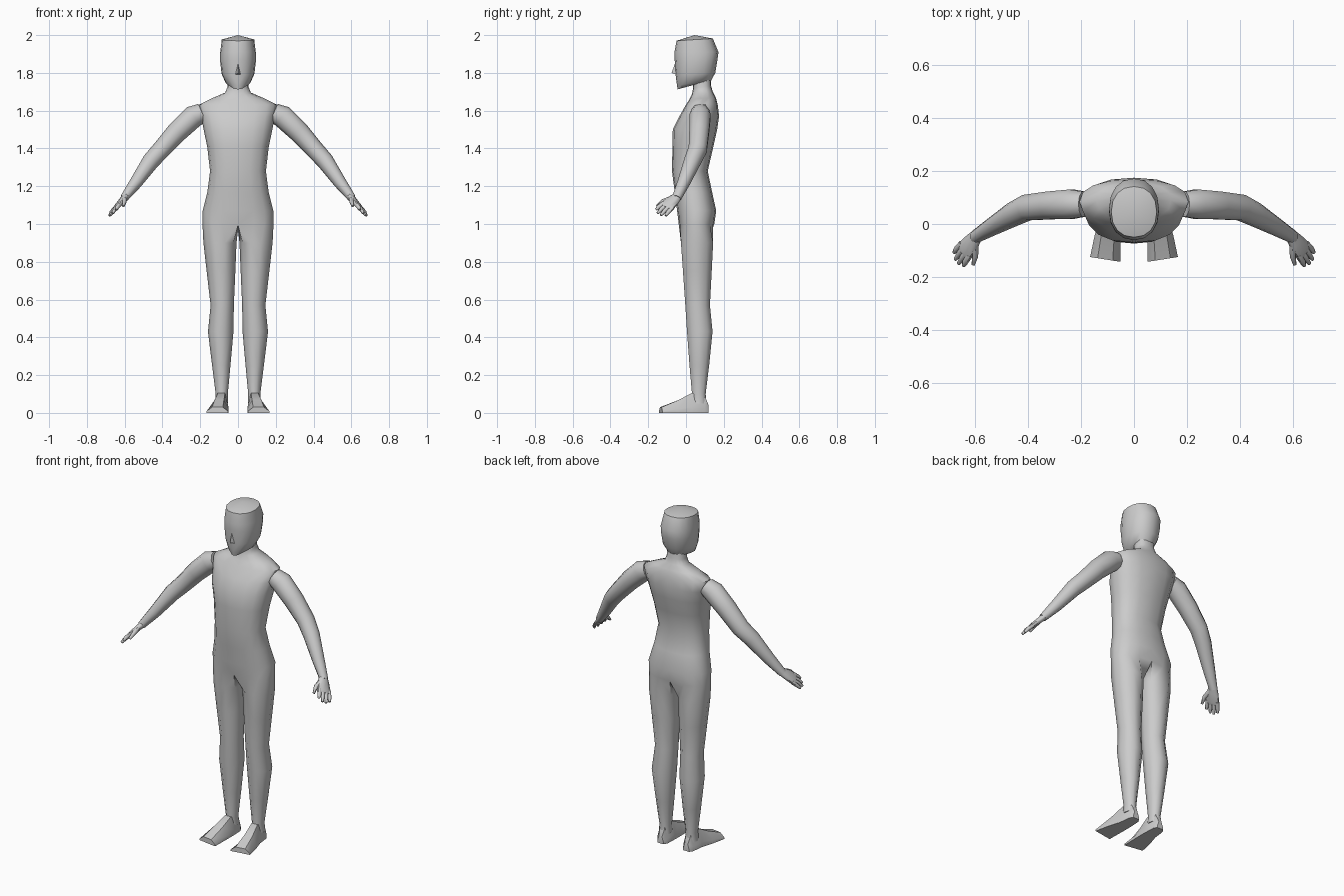
import bpy, bmesh
from math import sin, cos, pi, radians
from mathutils import Vector

cube = bpy.data.objects.get("Cube")
if cube:
    bpy.data.objects.remove(cube)

skin = bpy.data.materials.new("plain_grey")
skin.use_nodes = True
GREY = (0.6, 0.6, 0.6, 1)
skin.diffuse_color = GREY
skin.node_tree.nodes["Principled BSDF"].inputs["Base Color"].default_value = GREY


def finish(bm, name, angle=60, mirror=True):
    """Turn a bmesh into a smooth object, mirrored across the body."""
    bmesh.ops.recalc_face_normals(bm, faces=bm.faces)
    mesh = bpy.data.meshes.new(name)
    bm.to_mesh(mesh)
    bm.free()
    mesh.materials.append(skin)
    obj = bpy.data.objects.new(name, mesh)
    bpy.context.collection.objects.link(obj)
    if mirror:
        mod = obj.modifiers.new("mirror", 'MIRROR')
        mod.use_clip = True
        mod.merge_threshold = 0.0005
    bpy.ops.object.select_all(action='DESELECT')
    obj.select_set(True)
    bpy.context.view_layer.objects.active = obj
    bpy.ops.object.shade_smooth_by_angle(angle=radians(angle))
    return obj


def bridge(bm, a, b, closed):
    n = len(a)
    for i in range(n if closed else n - 1):
        j = (i + 1) % n
        bm.faces.new((a[i], a[j], b[j], b[i]))


def power(v, p):
    return abs(v) ** p * (1 if v >= 0 else -1)


def half_ring(bm, z_front, z_back, rx, y_front, y_back, p=0.85, n=9):
    """Open half ellipse from front middle round the side to back middle."""
    verts = []
    for i in range(n):
        a = -pi / 2 + pi * i / (n - 1)
        t = (power(sin(a), p) + 1) / 2
        x = 0 if i in (0, n - 1) else rx * cos(a) ** p
        verts.append(bm.verts.new((x, y_front + (y_back - y_front) * t,
                                   z_front + (z_back - z_front) * t)))
    return verts


def loft(bm, path, n=10, side=(0, 1, 0)):
    """Tube through (centre, radius along side, radius across) stations."""
    pts = [Vector(s[0]) for s in path]
    rings = []
    for i, (c, ru, rv) in enumerate(path):
        t = (pts[min(i + 1, len(pts) - 1)] - pts[max(i - 1, 0)]).normalized()
        u = Vector(side)
        u = (u - t * u.dot(t)).normalized()
        v = t.cross(u)
        # half-step offset gives square sections flat sides
        rings.append([bm.verts.new(pts[i] + u * ru * cos(a) + v * rv * sin(a))
                      for a in (2 * pi * (k + 0.5) / n for k in range(n))])
    for a, b in zip(rings, rings[1:]):
        bridge(bm, a, b, True)
    bm.faces.new(rings[0])
    bm.faces.new(rings[-1])


# Torso, neck and legs as one mirrored skin
bm = bmesh.new()
torso = [(0.995, 1.0, 0.188, -0.038, 0.15), (1.07, 1.07, 0.187, -0.047, 0.16),
         (1.17, 1.17, 0.162, -0.06, 0.138), (1.28, 1.28, 0.148, -0.074, 0.115),
         (1.41, 1.41, 0.163, -0.072, 0.145), (1.5, 1.5, 0.182, -0.07, 0.165),
         (1.57, 1.57, 0.195, -0.035, 0.175), (1.632, 1.632, 0.206, 0.0, 0.168),
         (1.66, 1.67, 0.14, 0.018, 0.158), (1.69, 1.7, 0.068, 0.032, 0.142),
         (1.72, 1.73, 0.056, 0.038, 0.133), (1.77, 1.78, 0.056, 0.035, 0.13)]
rings = [half_ring(bm, *r) for r in torso]
for a, b in zip(rings, rings[1:]):
    bridge(bm, a, b, False)
crotch = bm.verts.new((0, 0.055, 0.965))
upper = [crotch] + rings[0]
legs = [(0.9, 0.008, 0.183, -0.031, 0.148), (0.75, 0.014, 0.166, -0.02, 0.14),
        (0.57, 0.022, 0.145, -0.007, 0.13), (0.43, 0.024, 0.159, 0.002, 0.144),
        (0.25, 0.04, 0.137, 0.016, 0.125), (0.1, 0.054, 0.118, 0.03, 0.106),
        (0.05, 0.052, 0.122, 0.028, 0.11)]
for z, x0, x1, y0, y1 in legs:
    ring = []
    for k in range(len(upper)):
        a = pi + 2 * pi * k / len(upper)
        ring.append(bm.verts.new(((x0 + x1) / 2 + (x1 - x0) / 2 * cos(a),
                                  (y0 + y1) / 2 + (y1 - y0) / 2 * sin(a), z)))
    bridge(bm, upper, ring, True)
    upper = ring
bm.faces.new(upper)
finish(bm, "body")

# Head, with a faceted crown
bm = bmesh.new()
skull = [(1.713, 1.752, 0.035, -0.044, 0.1), (1.735, 1.757, 0.065, -0.048, 0.132),
         (1.79, 1.8, 0.087, -0.055, 0.155), (1.87, 1.86, 0.095, -0.06, 0.165),
         (1.91, 1.91, 0.094, -0.061, 0.172), (1.97, 1.982, 0.086, -0.05, 0.142)]
rings = [half_ring(bm, *r, 0.9) for r in skull]
for a, b in zip(rings, rings[1:]):
    bridge(bm, a, b, False)
crown = bm.verts.new((0, 0.045, 2.0))
for i in range(len(rings[-1]) - 1):
    bm.faces.new((rings[-1][i], rings[-1][i + 1], crown))
bm.faces.new(rings[0])
finish(bm, "head", 50)

# Nose, a small wedge
bm = bmesh.new()
base = [bm.verts.new(c) for c in ((-0.016, -0.048, 1.79), (0.016, -0.048, 1.79),
                                  (0, -0.055, 1.86))]
tip = bm.verts.new((0, -0.076, 1.8))
bm.faces.new(base)
for i in range(3):
    bm.faces.new((base[i], base[(i + 1) % 3], tip))
finish(bm, "nose", mirror=False)

# Feet, lofted from heel to toe with a flat sole
bm = bmesh.new()
foot = [(0.12, 0.065, 0.105, 0.04), (0.1, 0.053, 0.118, 0.09),
        (0.03, 0.05, 0.126, 0.105), (-0.04, 0.05, 0.148, 0.068),
        (-0.132, 0.052, 0.166, 0.03)]
last = None
for y, x0, x1, top in foot:
    w = x1 - x0
    skew = 0.018 if y < -0.1 else 0
    shape = ((0, 0), (0, 0.3), (0.25, 1), (0.75, 1), (1, 0.3), (1, 0))
    ring = [bm.verts.new((x0 + w * u, y + skew * (u - 0.6), top * h)) for u, h in shape]
    if last:
        bridge(bm, last, ring, True)
    else:
        bm.faces.new(ring)
    last = ring
bm.faces.new(last)
finish(bm, "feet", 40)

# Arms from shoulder to wrist
bm = bmesh.new()
loft(bm, [((0.19, 0.075, 1.59), 0.05, 0.05), ((0.235, 0.075, 1.57), 0.058, 0.06),
          ((0.32, 0.07, 1.49), 0.055, 0.056), ((0.405, 0.062, 1.395), 0.051, 0.049),
          ((0.46, 0.035, 1.335), 0.046, 0.046), ((0.54, -0.012, 1.22), 0.034, 0.034),
          ((0.603, -0.05, 1.137), 0.025, 0.022)])
finish(bm, "arms")

# Hands: flat palm, four fingers and a thumb
wrist = Vector((0.598, -0.048, 1.142))
along = Vector((0.5, -0.635, -0.59)).normalized()
normal = Vector((0.65, 0, 0.75))
normal = (normal - along * normal.dot(along)).normalized()
across = along.cross(normal)


def hand_point(f, w, h=0):
    return wrist + along * f + across * w + normal * h


bm = bmesh.new()
loft(bm, [(hand_point(-0.01, 0), 0.024, 0.02), (hand_point(0.03, 0.002), 0.036, 0.017),
          (hand_point(0.08, 0), 0.042, 0.015), (hand_point(0.095, 0), 0.038, 0.011)],
     8, across)
for w, reach in ((-0.03, 0.137), (-0.01, 0.15), (0.01, 0.148), (0.03, 0.132)):
    loft(bm, [(hand_point(0.075, w), 0.012, 0.012),
              (hand_point(0.115, w * 1.1), 0.011, 0.011),
              (hand_point(reach, w * 1.15, -0.004), 0.007, 0.007)], 6, across)
loft(bm, [(hand_point(0.02, 0.015), 0.016, 0.014),
          (hand_point(0.06, 0.046, -0.008), 0.012, 0.012),
          (hand_point(0.1, 0.056, -0.018), 0.007, 0.007)], 6, across)
finish(bm, "hands")
